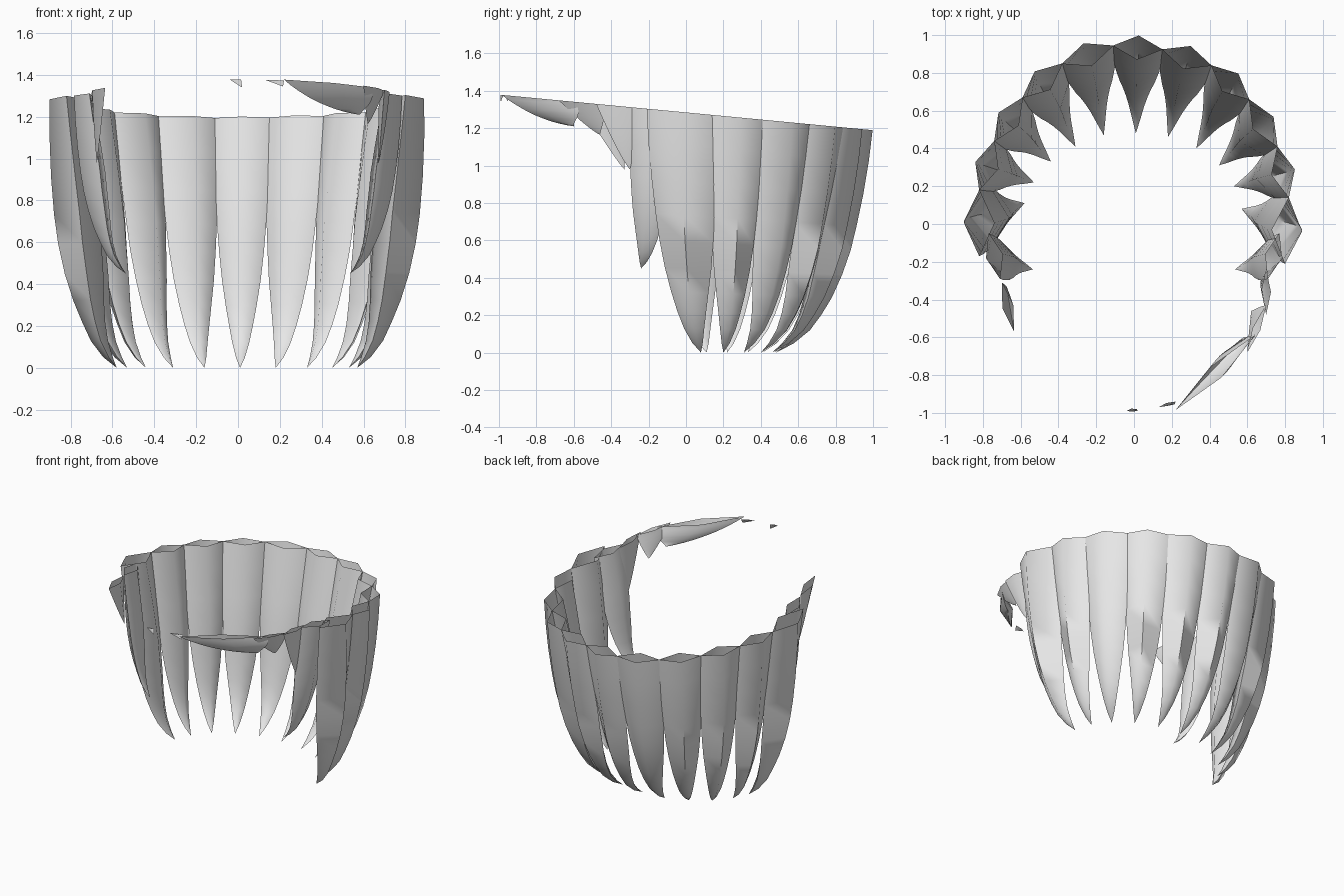
import bpy, bmesh, math
from mathutils import Vector

old = bpy.data.objects.get("Cube")
if old:
    bpy.data.objects.remove(old, do_unlink=True)

grey = bpy.data.materials.new("light_grey")
grey.use_nodes = True
grey.diffuse_color = (0.8, 0.8, 0.8, 1)
grey.node_tree.nodes["Principled BSDF"].inputs["Base Color"].default_value = (0.8, 0.8, 0.8, 1)

# Blade profile: height fraction, inward bend towards the tip, width and thickness fractions
PROFILE = [(1, 0, 1, 1), (.86, .08, 1, 1.25), (.71, .17, .96, 1.43), (.57, .26, .9, 1.52),
           (.46, .32, .82, 1.45), (.35, .4, .71, 1.3), (.25, .48, .57, 1.03),
           (.17, .57, .44, .77), (.1, .68, .31, .58), (.04, .84, .16, .33)]


def rim_point(x, y):
    """Point on the slanted plane that cuts the rim."""
    return Vector((x, y, 1.284 - 0.095 * y))


def strand(name, a, b, tip, depth=0.06, straight=0.0):
    """Hollow diamond-section blade, open at the rim; straight=1 makes a plain spike."""
    a, b, tip = rim_point(*a), rim_point(*b), Vector(tip)
    mid = (a + b) / 2
    out = Vector((b.y - a.y, a.x - b.x, 0)).normalized()
    if out.dot(mid) < 0:
        out.negate()
    corners = [a, rim_point(*(mid + out * depth).xy), b, rim_point(*(mid - out * depth).xy)]
    bm = bmesh.new()
    rings = []
    for s, bend, width, thick in PROFILE:
        bend += (1 - s - bend) * straight
        width += (s - width) * straight
        thick += (s - thick) * straight
        centre = mid.lerp(tip, bend)
        ring = []
        # The inner side bulges less than the outer side
        for c, scale in zip(corners, (width, thick, width, (thick + width) / 2)):
            p = centre + (c - mid) * scale
            p.z = tip.z + (c.z - tip.z) * s
            ring.append(bm.verts.new(p))
        rings.append(ring)
    end = bm.verts.new(tip)
    for i in range(4):
        j = (i + 1) % 4
        for r, q in zip(rings, rings[1:]):
            bm.faces.new((r[i], r[j], q[j], q[i]))
        bm.faces.new((rings[-1][i], rings[-1][j], end))
    bmesh.ops.recalc_face_normals(bm, faces=bm.faces)
    # Make the outer side face outwards
    bm.faces.ensure_lookup_table()
    if bm.faces[0].normal.dot(out) < 0:
        bmesh.ops.reverse_faces(bm, faces=bm.faces)
    mesh = bpy.data.meshes.new(name)
    bm.to_mesh(mesh)
    bm.free()
    mesh.materials.append(grey)
    obj = bpy.data.objects.new(name, mesh)
    bpy.context.collection.objects.link(obj)
    bpy.ops.object.select_all(action="DESELECT")
    obj.select_set(True)
    bpy.context.view_layer.objects.active = obj
    bpy.ops.object.shade_smooth_by_angle(angle=math.radians(75))


# Long strands around the sides and back, sharing their rim corners
RIM = [(.80, -.21), (.82, .14), (.76, .41), (.61, .66), (.41, .84), (.15, .925),
       (-.11, .945), (-.38, .85), (-.59, .67), (-.74, .44), (-.82, .18), (-.82, -.17)]
TIPS = [(.57, .08), (.53, .2), (.45, .31), (.33, .4), (.18, .46), (.01, .48),
        (-.16, .47), (-.31, .41), (-.44, .33), (-.53, .22), (-.58, .11)]
for n, (a, b, tip) in enumerate(zip(RIM, RIM[1:], TIPS)):
    strand(f"long_strand_{n + 1}", a, b, (*tip, 0), 0.08 if n in (0, 10) else 0.063)

# Shorter strands in front of the sides
for side, s in (("left", 1), ("right", -1)):
    strand(f"{side}_temple_strand", (s * .77, -.05), (s * .71, -.29), (s * .535, -.24, .45), 0.045)
strand("left_short_strand", (.70, -.24), (.70, -.48), (.67, -.3, .98), 0.025, 0.8)
strand("right_short_strand", (-.70, -.31), (-.635, -.57), (-.675, -.33, .98), 0.03, 0.9)

# Thin fringe along the front left, with two loose ends
strand("left_fringe_back", (.70, -.43), (.60, -.68), (.62, -.46, 1.165), 0.02, 0.8)
strand("left_fringe_front", (.64, -.59), (.22, -.985), (.58, -.60, 1.21), 0.04, 0.4)
strand("loose_end_outer", (.13, -.97), (.22, -.94), (.215, -.955, 1.345), 0.008, 1)
strand("loose_end_inner", (-.04, -.99), (.015, -.98), (.02, -.99, 1.34), 0.008, 1)
